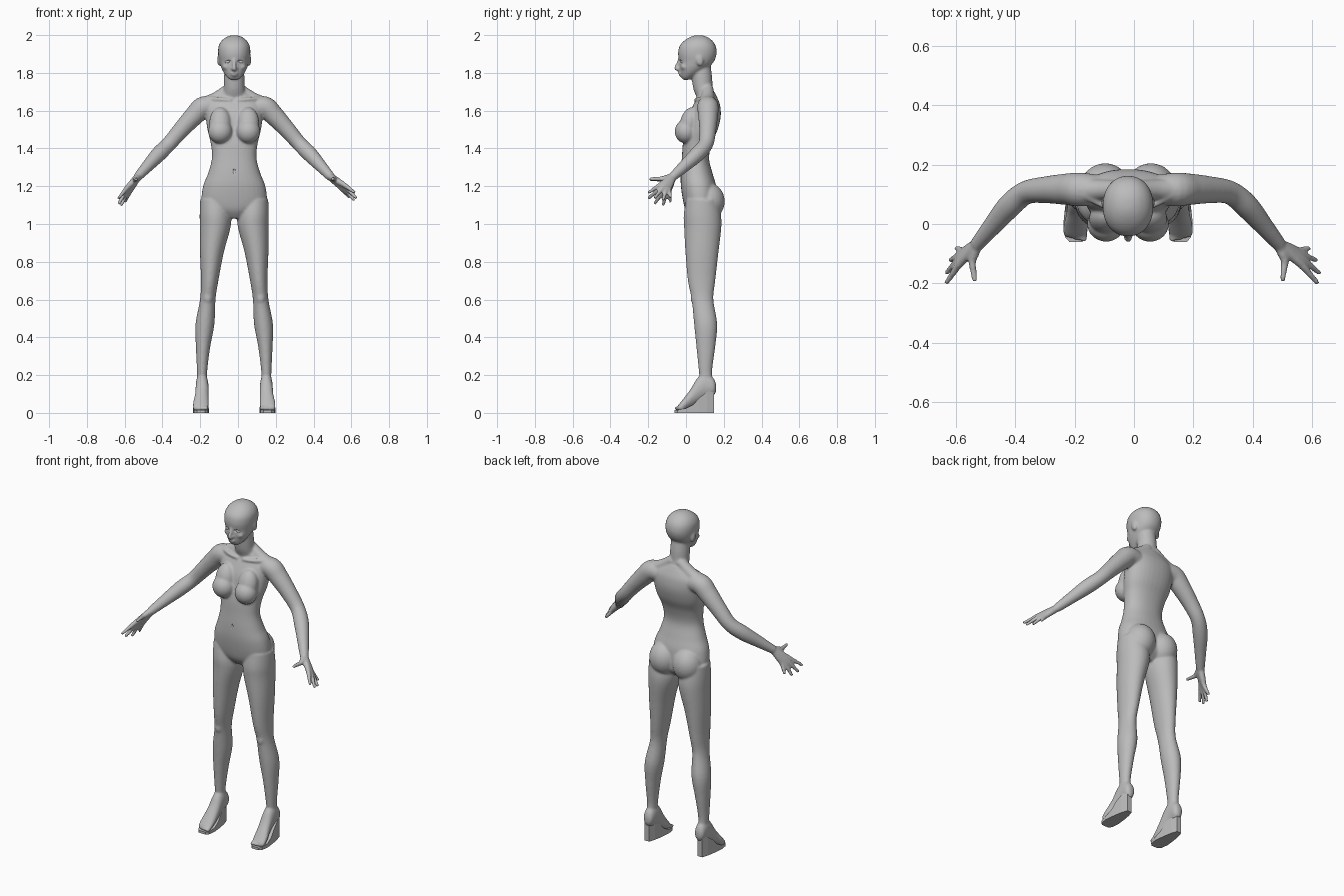
import bpy, bmesh, math
from mathutils import Vector, Matrix

if "Cube" in bpy.data.objects:
    bpy.data.objects.remove(bpy.data.objects["Cube"])

SHIFT = -0.02  # the trunk stands a little off centre

grey = bpy.data.materials.new("plain grey")
grey.use_nodes = True
grey.diffuse_color = (0.5, 0.5, 0.5, 1)
grey.node_tree.nodes["Principled BSDF"].inputs["Base Color"].default_value = grey.diffuse_color


def spline(rows, steps):
    """Smoothly interpolate rows of numbers (Catmull-Rom)."""
    rows = [Vector(r) for r in rows]
    out = []
    for i in range(len(rows) - 1):
        b, c = rows[i], rows[i + 1]
        a = rows[i - 1] if i else b
        d = rows[i + 2] if i + 2 < len(rows) else c
        for k in range(steps):
            t = k / steps
            out.append(b + (c - a) * (t / 2) + (a * 2 - b * 5 + c * 4 - d) * (t * t / 2)
                       + (b * 3 - a - c * 3 + d) * (t ** 3 / 2))
    return out + [rows[-1]]


def skin(bm, rings):
    """Join rings of points into a closed tube."""
    loops = [[bm.verts.new(p) for p in ring] for ring in rings]
    n = len(loops[0])
    for a, b in zip(loops, loops[1:]):
        for i in range(n):
            j = (i + 1) % n
            bm.faces.new((a[i], a[j], b[j], b[i]))
    bm.faces.new(loops[0])
    bm.faces.new(loops[-1])


def circle(n=32, power=1.0):
    def soft(v):
        return math.copysign(abs(v) ** power, v)
    angles = [math.tau * i / n for i in range(n)]
    return [(soft(math.cos(a)), soft(math.sin(a))) for a in angles]


def stack(bm, rows, side=1, power=1.0):
    """Level sections: height, centre x, half width, front y, back y."""
    skin(bm, [[(side * (cx + u * w), (f + b) / 2 + v * (b - f) / 2, z)
               for u, v in circle(power=power)]
              for z, cx, w, f, b in spline(rows, 5)])


def tube(bm, rows, change=lambda p: p):
    """Round sections along a path: x, y, z, radius."""
    pts = spline(rows, 5)
    rings = []
    for i, p in enumerate(pts):
        along = pts[min(i + 1, len(pts) - 1)].xyz - pts[max(i - 1, 0)].xyz
        q = along.to_track_quat('Z', 'Y')
        rings.append([change(p.xyz + q @ Vector((u * p.w, v * p.w, 0))) for u, v in circle(20)])
    skin(bm, rings)


def ball(bm, centre, size, tilt=0):
    m = Matrix.Translation(centre) @ Matrix.Rotation(tilt, 4, 'X') @ Matrix.Diagonal((*size, 1))
    bmesh.ops.create_uvsphere(bm, u_segments=24, v_segments=16, radius=1, matrix=m)


def finish(bm, name, smooth=True):
    bmesh.ops.recalc_face_normals(bm, faces=bm.faces)
    mesh = bpy.data.meshes.new(name)
    bm.to_mesh(mesh)
    bm.free()
    mesh.polygons.foreach_set("use_smooth", [smooth] * len(mesh.polygons))
    mesh.materials.append(grey)
    obj = bpy.data.objects.new(name, mesh)
    obj.location.x = SHIFT
    bpy.context.collection.objects.link(obj)
    return obj


body = bmesh.new()

# Trunk
stack(body, [
    (1.03, 0, .05, .03, .12), (1.07, 0, .14, 0, .16), (1.12, 0, .172, -.015, .165),
    (1.2, 0, .165, -.027, .16), (1.27, 0, .138, -.028, .14), (1.35, 0, .118, -.022, .122),
    (1.43, 0, .125, -.016, .138), (1.5, 0, .142, -.002, .168), (1.57, 0, .15, .012, .184),
    (1.63, 0, .15, .038, .18), (1.67, 0, .11, .06, .165), (1.7, 0, .06, .06, .15)], power=.9)

# Neck
stack(body, [
    (1.64, 0, .075, .07, .16), (1.68, 0, .062, .052, .155), (1.72, 0, .055, .038, .142),
    (1.78, 0, .054, .03, .138), (1.84, 0, .05, .03, .13)])

# Head
stack(body, [
    (1.763, 0, .02, -.014, .012), (1.775, 0, .036, -.024, .035), (1.8, 0, .055, -.03, .075),
    (1.83, 0, .07, -.035, .12), (1.86, 0, .078, -.036, .148), (1.9, 0, .085, -.042, .162),
    (1.94, 0, .083, -.035, .158), (1.97, 0, .067, -.01, .14), (1.99, 0, .041, .022, .112),
    (1.999, 0, .014, .05, .085)], power=.93)

# Nose and lips
tube(body, [(0, -.03, 1.885, .008), (0, -.042, 1.85, .009), (0, -.053, 1.825, .011), (0, -.036, 1.816, .01)])
ball(body, (0, -.031, 1.797), (.02, .011, .006))
ball(body, (0, -.028, 1.787), (.017, .011, .006))

for s in (1, -1):
    def mirror(p, s=s):
        return Vector((p.x * s, p.y, p.z))

    # Ears, nostrils and cheeks
    ball(body, (s * .08, .072, 1.868), (.01, .02, .032), .2)
    ball(body, (s * .01, -.042, 1.821), (.007, .01, .007))
    ball(body, (s * .038, -.006, 1.832), (.024, .022, .018))

    # Bust and seat
    ball(body, (s * .074, .0, 1.49), (.064, .06, .064))
    ball(body, (s * .074, .018, 1.535), (.058, .05, .085), -.25)
    ball(body, (s * .077, .118, 1.12), (.086, .087, .098))

    # Shoulder slope and collar bone
    tube(body, [(.02, .115, 1.72, .03), (.09, .115, 1.667, .035), (.15, .115, 1.635, .04)], mirror)
    tube(body, [(.015, .052, 1.655, .01), (.08, .062, 1.66, .011), (.15, .1, 1.665, .012)], mirror)

    # Arm
    tube(body, [
        (.09, .115, 1.615, .05), (.16, .116, 1.62, .057), (.21, .117, 1.575, .053),
        (.28, .115, 1.5, .045), (.345, .105, 1.425, .04), (.4, .06, 1.37, .041),
        (.46, -.01, 1.305, .032), (.51, -.07, 1.25, .024)], mirror)

    # Hand, the right one bent down a little more
    wrist = Vector((.51, -.07, 1.25))
    bend = Matrix.Rotation(math.radians(0 if s > 0 else 15), 3, 'Y')

    def hand(p, s=s, bend=bend):
        p = wrist + bend @ (p - wrist)
        return Vector((p.x * s, p.y, p.z))

    for knuckle, tip in [
            ((.583, -.137, 1.207), (.64, -.2, 1.165)), ((.588, -.12, 1.195), (.647, -.167, 1.137)),
            ((.583, -.104, 1.187), (.636, -.122, 1.125)), ((.572, -.09, 1.185), (.612, -.082, 1.138)),
            ((.528, -.125, 1.24), (.52, -.195, 1.238))]:
        k, t = Vector(knuckle), Vector(tip)
        tube(body, [(*wrist, .02), (*wrist.lerp(k, .55), .017), (*k, .0135),
                    (*k.lerp(t, .5), .011), (*t, .0085)], hand)

    # Leg
    stack(body, [
        (1.13, .105, .075, .0, .17), (1.05, .1, .083, -.012, .185), (.98, .101, .081, -.01, .187),
        (.85, .118, .063, -.003, .172), (.7, .13, .046, .01, .155), (.6, .14, .041, .03, .145),
        (.47, .155, .05, .043, .165), (.35, .165, .038, .055, .155), (.22, .17, .027, .068, .138),
        (.15, .17, .026, .075, .145)], s)
    ball(body, (s * .14, .05, .61), (.026, .026, .04))

    # Foot: y, centre x, half width, underside, top
    rows = [(.16, .17, .012, .115, .15), (.145, .17, .029, .09, .185), (.1, .17, .033, .075, .215),
            (.06, .17, .035, .05, .185), (.03, .172, .037, .03, .135), (0, .176, .041, .016, .093),
            (-.03, .178, .041, .01, .055), (-.042, .178, .036, .01, .04)]
    skin(body, [[(s * (cx + u * w), y, (lo + hi) / 2 + v * (hi - lo) / 2) for u, v in circle()]
                for y, cx, w, lo, hi in spline(rows, 4)])
    for i in range(5):
        ball(body, (s * (.148 + .015 * i), -.042 + .004 * i, .024), (.0105 - .0008 * i, .02, .012))

    # Wedge heel under the foot: y, half width, height
    wedge = bmesh.new()
    skin(wedge, [[(s * (.176 + u * w), y, h * v) for u, v in ((-1, 0), (1, 0), (1, 1), (-1, 1))]
                 for y, w, h in [(-.06, .022, .014), (-.045, .036, .015), (0, .042, .024), (.04, .038, .045),
                                 (.07, .034, .08), (.11, .027, .11), (.148, .015, .125)]])
    finish(wedge, ("left" if s > 0 else "right") + "_wedge_heel", smooth=False)

figure = finish(body, "body")

# Hollows for the eye sockets and navel
hollow = bmesh.new()
eyes = bmesh.new()
ball(hollow, (0, -.03, 1.28), (.008, .01, .013))
for s in (1, -1):
    ball(hollow, (s * .034, -.037, 1.86), (.019, .015, .011))
    ball(eyes, (s * .034, -.014, 1.858), (.016, .015, .011))
cutter = finish(hollow, "hollow_cutter")
cutter.hide_render = True
cutter.hide_viewport = True
finish(eyes, "eyes")

# Blend all the parts into one skin
blend = figure.modifiers.new("blend", 'REMESH')
blend.mode = 'VOXEL'
blend.voxel_size = 0.0058
blend.use_smooth_shade = True
cut = figure.modifiers.new("hollows", 'BOOLEAN')
cut.operation = 'DIFFERENCE'
cut.solver = 'EXACT'
cut.object = cutter
relax = figure.modifiers.new("relax", 'SMOOTH')
relax.factor = 0.5
relax.iterations = 8
